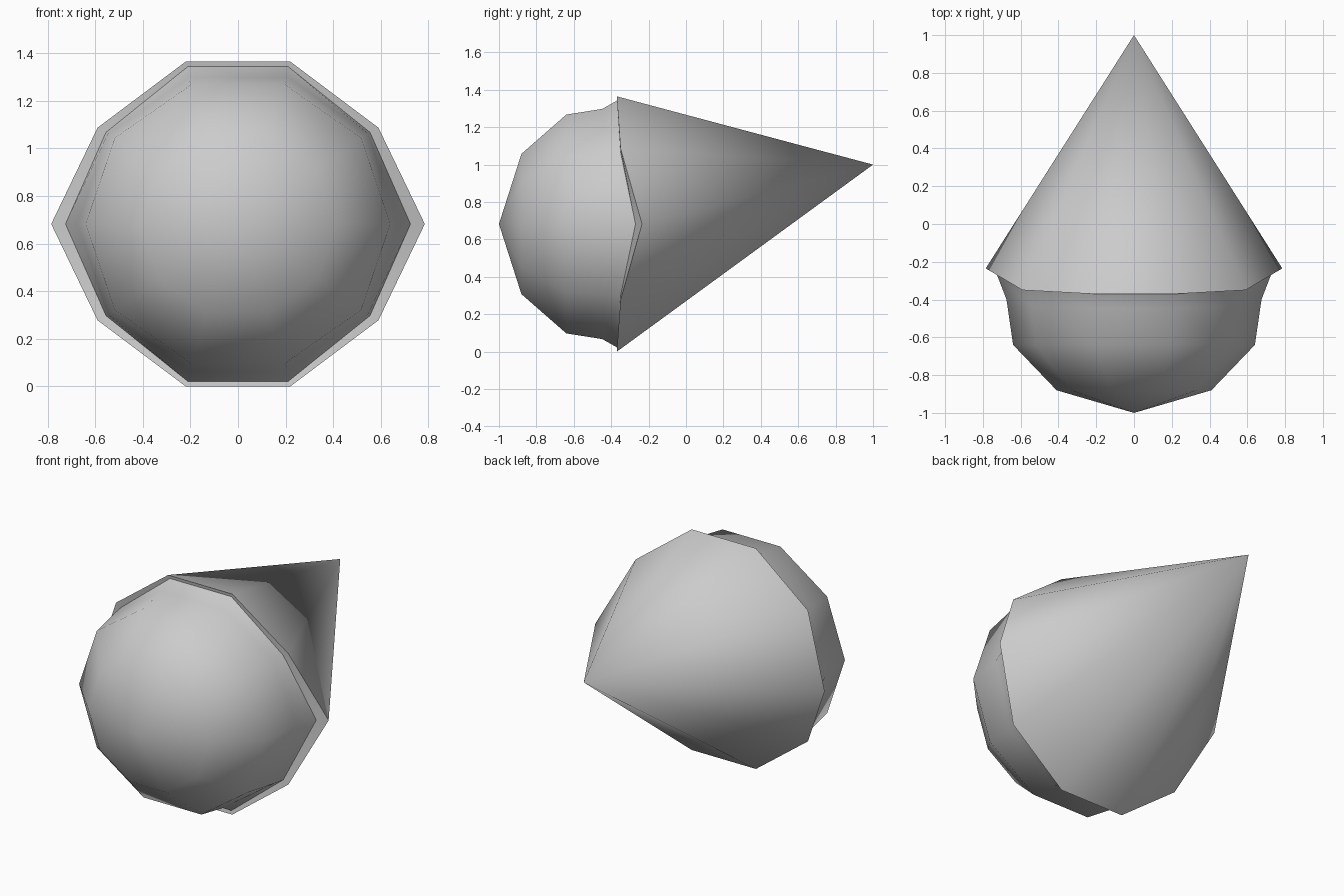
import bpy, bmesh, math

cube = bpy.data.objects.get("Cube")
if cube:
    bpy.data.objects.remove(cube, do_unlink=True)

MID = 0.6825  # height of the long axis

grey = bpy.data.materials.new("plain grey")
grey.use_nodes = True
grey.diffuse_color = (0.6, 0.6, 0.6, 1)
bsdf = next(n for n in grey.node_tree.nodes if n.type == 'BSDF_PRINCIPLED')
bsdf.inputs["Base Color"].default_value = (0.6, 0.6, 0.6, 1)
bsdf.inputs["Roughness"].default_value = 0.8


def mirrored_ring(quarter):
    """Ten-sided ring from its side, shoulder and top points (x, y, height)."""
    half = quarter + [(-x, y, h) for x, y, h in reversed(quarter)]
    return half + [(x, y, -h) for x, y, h in reversed(half[1:-1])]


def oval_ring(rx, rz, y_side, y_top):
    pts = []
    for i in range(3):
        s = math.sin(i * math.pi / 5)
        pts.append((rx * math.cos(i * math.pi / 5),
                    y_side + (y_top - y_side) * s, rz * s))
    return mirrored_ring(pts)


def loft(name, rings, start=None, end=None, sharp=()):
    """Skin the rings in order, closing either end to a point if given."""
    bm = bmesh.new()
    vert = lambda p: bm.verts.new((p[0], p[1], p[2] + MID))
    loops = [[vert(p) for p in r] for r in rings]
    n = len(loops[0])
    for a, b in zip(loops, loops[1:]):
        for i in range(n):
            j = (i + 1) % n
            bm.faces.new((a[i], a[j], b[j], b[i]))
    for tip, loop in ((start, loops[0]), (end, loops[-1])):
        if tip:
            v = vert(tip)
            for i in range(n):
                bm.faces.new((v, loop[i], loop[(i + 1) % n]))
    bmesh.ops.recalc_face_normals(bm, faces=bm.faces)
    # The pointed end decides which way is outward
    bm.faces.ensure_lookup_table()
    f = bm.faces[-1]
    if f.normal.y * (1 if end else -1) < 0:
        bmesh.ops.reverse_faces(bm, faces=bm.faces)
    for f in bm.faces:
        f.smooth = True
    for k in sharp:
        for i in range(n):
            bm.edges.get((loops[k][i], loops[k][(i + 1) % n])).smooth = False
    mesh = bpy.data.meshes.new(name)
    bm.to_mesh(mesh)
    bm.free()
    mesh.materials.append(grey)
    obj = bpy.data.objects.new(name, mesh)
    bpy.context.collection.objects.link(obj)
    return obj


# Lip where the dome meets the cone, and the cone's outer rim
lip = mirrored_ring([(0.725, -0.27, 0), (0.555, -0.35, 0.385), (0.21, -0.365, 0.662)])
rim = mirrored_ring([(0.785, -0.235, 0), (0.59, -0.35, 0.405), (0.22, -0.37, MID)])

# Rounded front
loft("front_dome",
     [oval_ring(0.41, 0.394, -0.88, -0.88),
      oval_ring(0.64, 0.615, -0.64, -0.64),
      oval_ring(0.675, 0.647, -0.40, -0.45),
      lip],
     start=(0, -1, 0))

# Tapered back, its tip raised above the middle
loft("back_cone", [lip, rim], end=(0, 1, 1.0 - MID), sharp=[1])
